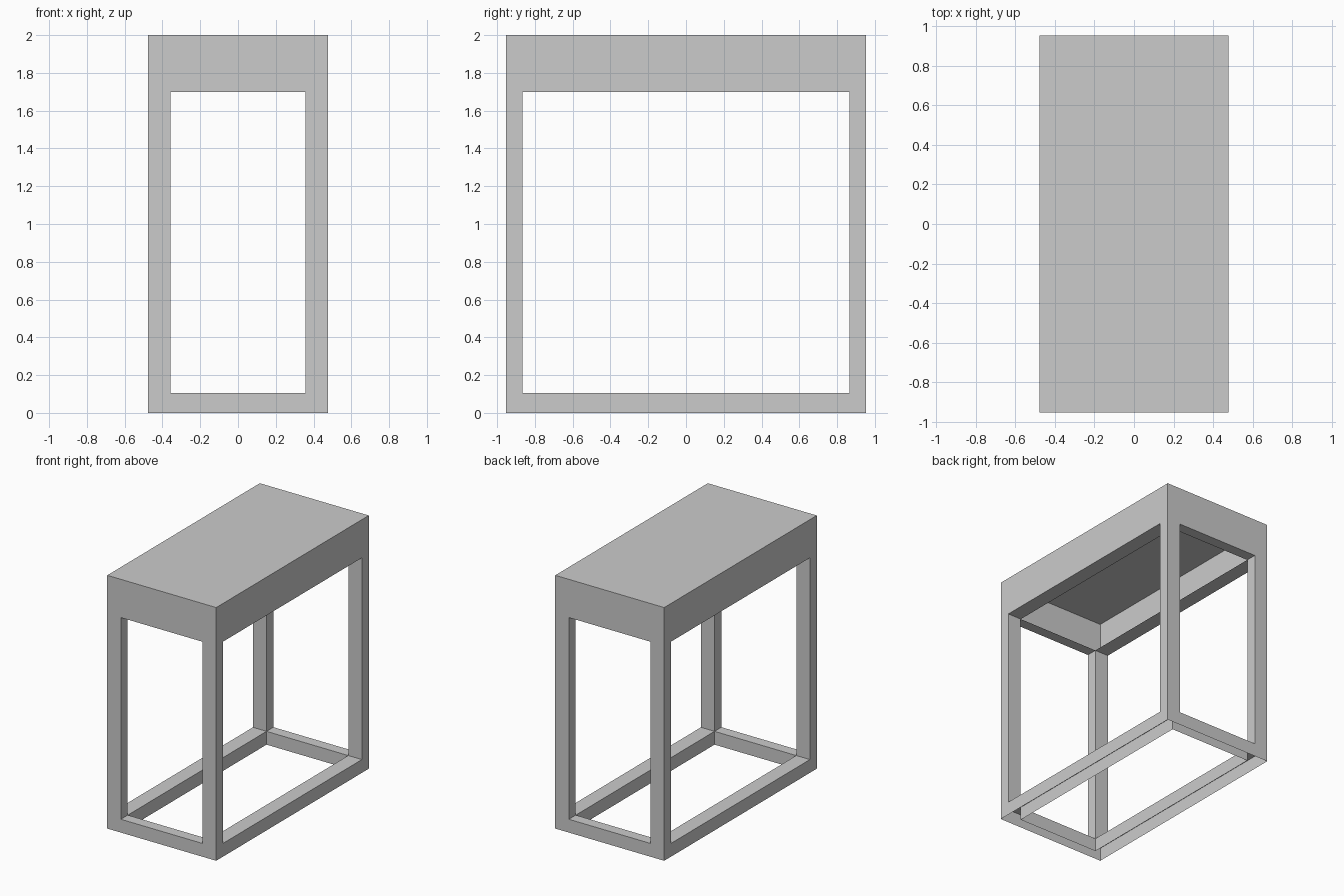
import bpy, bmesh

if "Cube" in bpy.data.objects:
    bpy.data.objects.remove(bpy.data.objects["Cube"])

# Outer and inner half sizes, and the key heights
OX, OY = 0.476, 0.952
IX, IY = 0.357, 0.866
RAIL_TOP, APRON_BOTTOM, TOP = 0.105, 1.698, 2.0


def rect(x0, x1, y0, y1, z):
    """Counter-clockwise rectangle at height z."""
    return [(x0, y0, z), (x1, y0, z), (x1, y1, z), (x0, y1, z)]


def outer(z):
    return rect(-OX, OX, -OY, OY, z)


def inner(z):
    return rect(-IX, IX, -IY, IY, z)


def loft(name, sections, cap=False):
    """Skin joining successive rectangles, optionally capping the last."""
    bm = bmesh.new()
    rings = [[bm.verts.new(p) for p in s] for s in sections]
    for a, b in zip(rings, rings[1:]):
        for i in range(4):
            j = (i + 1) % 4
            bm.faces.new((a[i], a[j], b[j], b[i]))
    if cap:
        bm.faces.new(rings[-1])
    mesh = bpy.data.meshes.new(name)
    bm.to_mesh(mesh)
    bm.free()
    obj = bpy.data.objects.new(name, mesh)
    bpy.context.collection.objects.link(obj)
    return obj


# Hollow table top with a flat rim under its apron
loft("table_top", [inner(APRON_BOTTOM), outer(APRON_BOTTOM), outer(TOP)], cap=True)

# Base rails: a channel open underneath
loft("base_rails", [outer(0), outer(RAIL_TOP), inner(RAIL_TOP), inner(0)])

# Four rectangular corner legs
for side, sx in (("left", -1), ("right", 1)):
    for end, sy in (("front", -1), ("back", 1)):
        x0, x1 = sorted((sx * IX, sx * OX))
        y0, y1 = sorted((sy * IY, sy * OY))
        loft(f"{end}_{side}_leg",
             [rect(x0, x1, y0, y1, z) for z in (RAIL_TOP, APRON_BOTTOM)])
